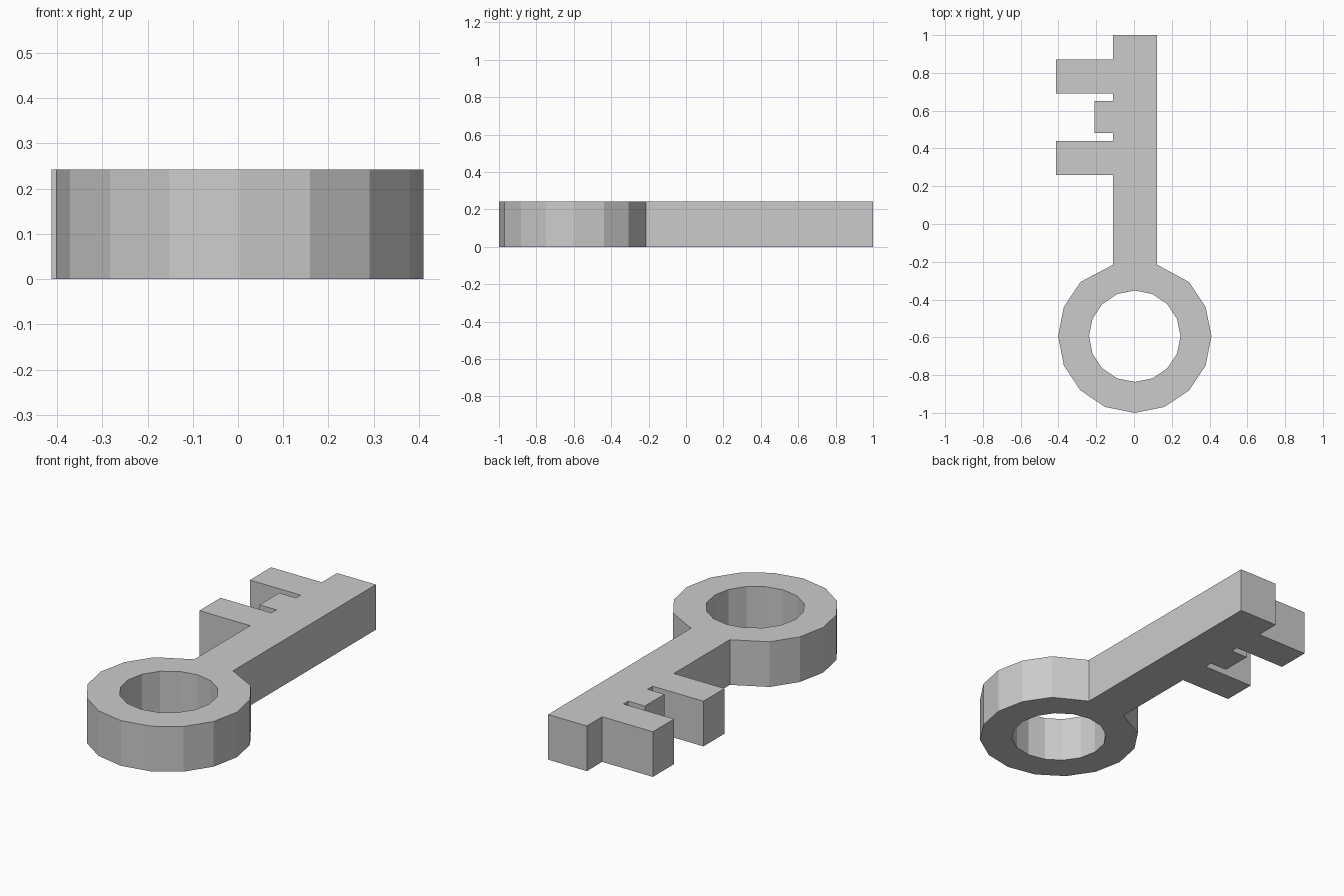
import bpy
import bmesh
from math import cos, sin, radians

if "Cube" in bpy.data.objects:
    bpy.data.objects.remove(bpy.data.objects["Cube"])

HEIGHT = 0.243
CX, CY = 0.004, -0.594          # centre of the ring
LEFT, RIGHT = -0.11, 0.121      # sides of the shaft


def ring_points(radius, steps):
    """Corners of a 16-sided ring, step 0 pointing along +x."""
    return [(CX + radius * cos(radians(22.5 * i)),
             CY + radius * sin(radians(22.5 * i))) for i in steps]


# Outer outline: shaft end, teeth down the left side, then round the bow
outline = [(RIGHT, 1.0), (LEFT, 1.0)]
for reach, top, bottom in [(-0.412, 0.87, 0.69), (-0.21, 0.65, 0.483), (-0.412, 0.44, 0.26)]:
    outline += [(LEFT, top), (reach, top), (reach, bottom), (LEFT, bottom)]
outline.append((LEFT, -0.215))
outline += ring_points(0.406, range(6, 19))
outline.append((RIGHT, -0.215))

# Finger hole
hole = ring_points(0.242, range(16))

# Fill the flat profile between both loops and extrude it upward
bm = bmesh.new()
edges = []
for loop in (outline, hole):
    verts = [bm.verts.new((x, y, 0)) for x, y in loop]
    edges += [bm.edges.new((v, verts[(i + 1) % len(verts)])) for i, v in enumerate(verts)]
bmesh.ops.triangle_fill(bm, edges=edges, use_beauty=True, normal=(0, 0, 1))
result = bmesh.ops.extrude_face_region(bm, geom=bm.faces[:], use_keep_orig=True)
top_verts = [g for g in result["geom"] if isinstance(g, bmesh.types.BMVert)]
bmesh.ops.translate(bm, verts=top_verts, vec=(0, 0, HEIGHT))
bmesh.ops.recalc_face_normals(bm, faces=bm.faces[:])

mesh = bpy.data.meshes.new("key")
bm.to_mesh(mesh)
bm.free()
bpy.context.collection.objects.link(bpy.data.objects.new("key", mesh))
